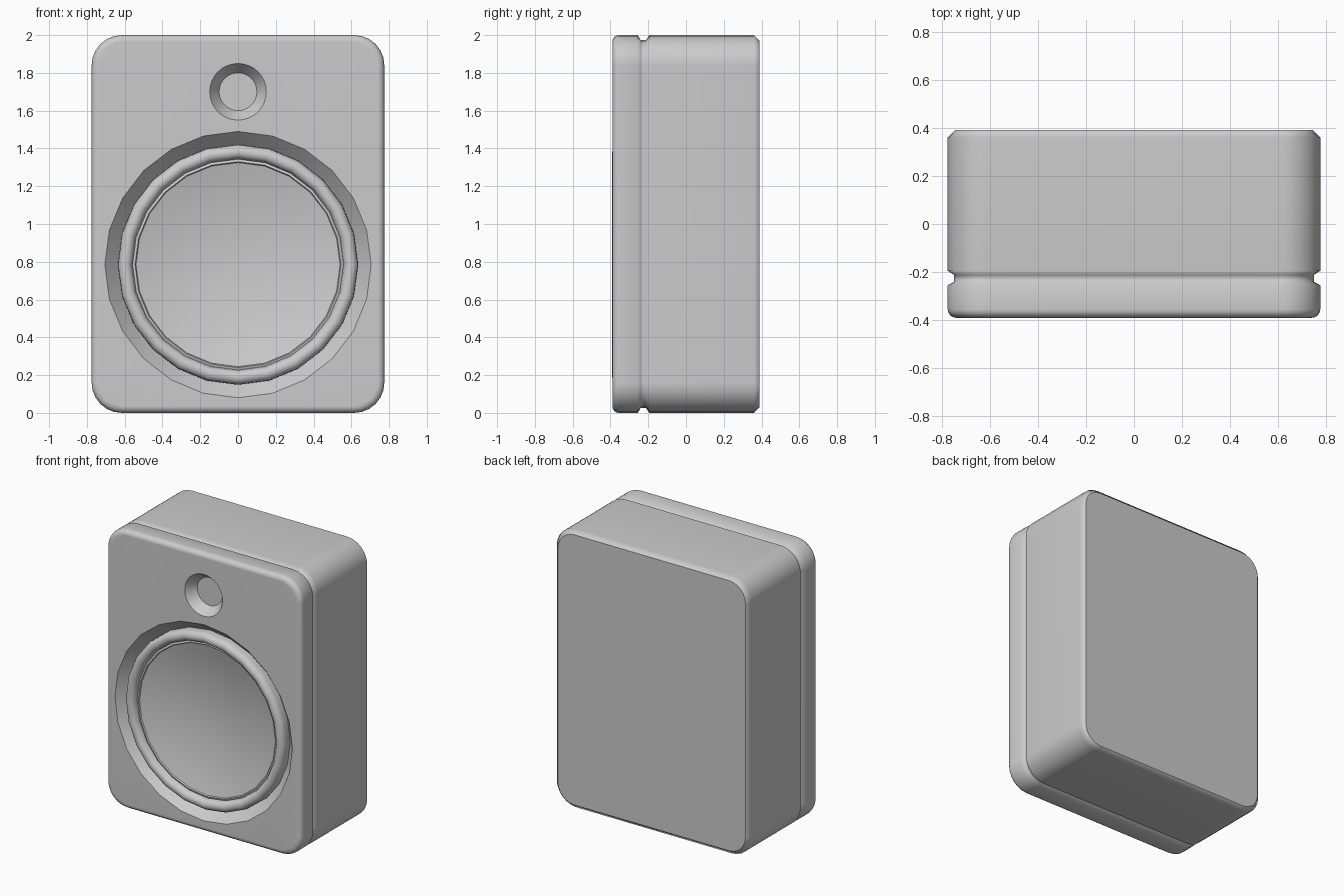
import bpy, bmesh
from math import sin, cos, pi

if "Cube" in bpy.data.objects:
    bpy.data.objects.remove(bpy.data.objects["Cube"])

FRONT, BACK = -0.39, 0.39
WOOFER = (0.785, 0.705, 24)    # centre z, radius, sides
TWEETER = (1.70, 0.15, 32)


def finish(bm, name, angle):
    bmesh.ops.recalc_face_normals(bm, faces=bm.faces)
    mesh = bpy.data.meshes.new(name)
    bm.to_mesh(mesh)
    bm.free()
    ob = bpy.data.objects.new(name, mesh)
    bpy.context.collection.objects.link(ob)
    bpy.ops.object.select_all(action='DESELECT')
    ob.select_set(True)
    bpy.context.view_layer.objects.active = ob
    bpy.ops.object.shade_smooth_by_angle(angle=angle, keep_sharp_edges=True)
    return ob


def circle(bm, cz, r, y, n):
    return [bm.verts.new((r * sin(2 * pi * i / n), y, cz + r * cos(2 * pi * i / n)))
            for i in range(n)]


def rounded_rect(bm, inset, y, w=0.775, h=1.0, r=0.16, seg=6):
    rad = r - inset
    verts = []
    for k, (sx, sz) in enumerate(((1, 1), (-1, 1), (-1, -1), (1, -1))):
        for i in range(seg + 1):
            a = (k + i / seg) * pi / 2
            verts.append(bm.verts.new((sx * (w - r) + rad * cos(a), y,
                                       1.0 + sz * (h - r) + rad * sin(a))))
    return verts


def bridge(bm, a, b):
    n = len(a)
    for i in range(n):
        bm.faces.new((a[i], a[(i + 1) % n], b[(i + 1) % n], b[i]))


def loop_edges(bm, loop):
    out = []
    for i, v in enumerate(loop):
        w = loop[(i + 1) % len(loop)]
        out.append(bm.edges.get((v, w)) or bm.edges.new((v, w)))
    return out


def driver(name, spec, profile):
    """Revolve (radius, depth) points about the driver axis; the last is the centre."""
    cz, _, n = spec
    bm = bmesh.new()
    rings = [circle(bm, cz, r, FRONT + d, n) for r, d in profile[:-1]]
    for a, b in zip(rings, rings[1:]):
        bridge(bm, a, b)
    pole = bm.verts.new((0, FRONT + profile[-1][1], cz))
    last = rings[-1]
    for i in range(n):
        bm.faces.new((last[i], last[(i + 1) % n], pole))
    ob = finish(bm, name, 0.6)
    # open bowls must face the front
    if sum(p.normal.y * p.area for p in ob.data.polygons) > 0:
        ob.data.flip_normals()
    return ob


# Cabinet: rounded front edge, groove behind the baffle, chamfered back
bm = bmesh.new()
sections = [(0.035 * (1 - sin(a)), FRONT + 0.035 * (1 - cos(a)))
            for a in (0, pi / 8, pi / 4, 3 * pi / 8, pi / 2)]
sections += [(0, -0.255), (0.027, -0.24), (0.027, -0.212), (0, -0.195),
             (0, BACK - 0.03), (0.03, BACK)]
loops = [rounded_rect(bm, i, y) for i, y in sections]
for a, b in zip(loops, loops[1:]):
    bridge(bm, a, b)
bm.faces.new(loops[-1])
for e in loop_edges(bm, loops[-1]):
    e.smooth = False

# Baffle face with two round openings
edges = loop_edges(bm, loops[0])
for cz, r, n in (WOOFER, TWEETER):
    edges += loop_edges(bm, circle(bm, cz, r, FRONT, n))
bmesh.ops.triangle_fill(bm, edges=edges, use_beauty=True, normal=(0, -1, 0))
cabinet = finish(bm, "cabinet", 1.15)
mod = cabinet.modifiers.new("face_weights", 'WEIGHTED_NORMAL')
mod.keep_sharp = True

# Woofer: sloped wall, raised round surround, small lip, shallow concave cone
surround = [(0.5975 + 0.0375 * cos(pi * i / 8), 0.037 - 0.0375 * sin(pi * i / 8))
            for i in range(9)]
cone = [(0.54 * k / 8, 0.045 + 0.075 * (1 - (k / 8) ** 2)) for k in range(8, -1, -1)]
driver("woofer", WOOFER,
       [(0.705, 0), (0.636, 0.075)] + surround + [(0.558, 0.042), (0.545, 0.037)] + cone)

# Tweeter: sloped recess with a flat disc
driver("tweeter", TWEETER, [(0.15, 0), (0.10, 0.07), (0, 0.07)])
